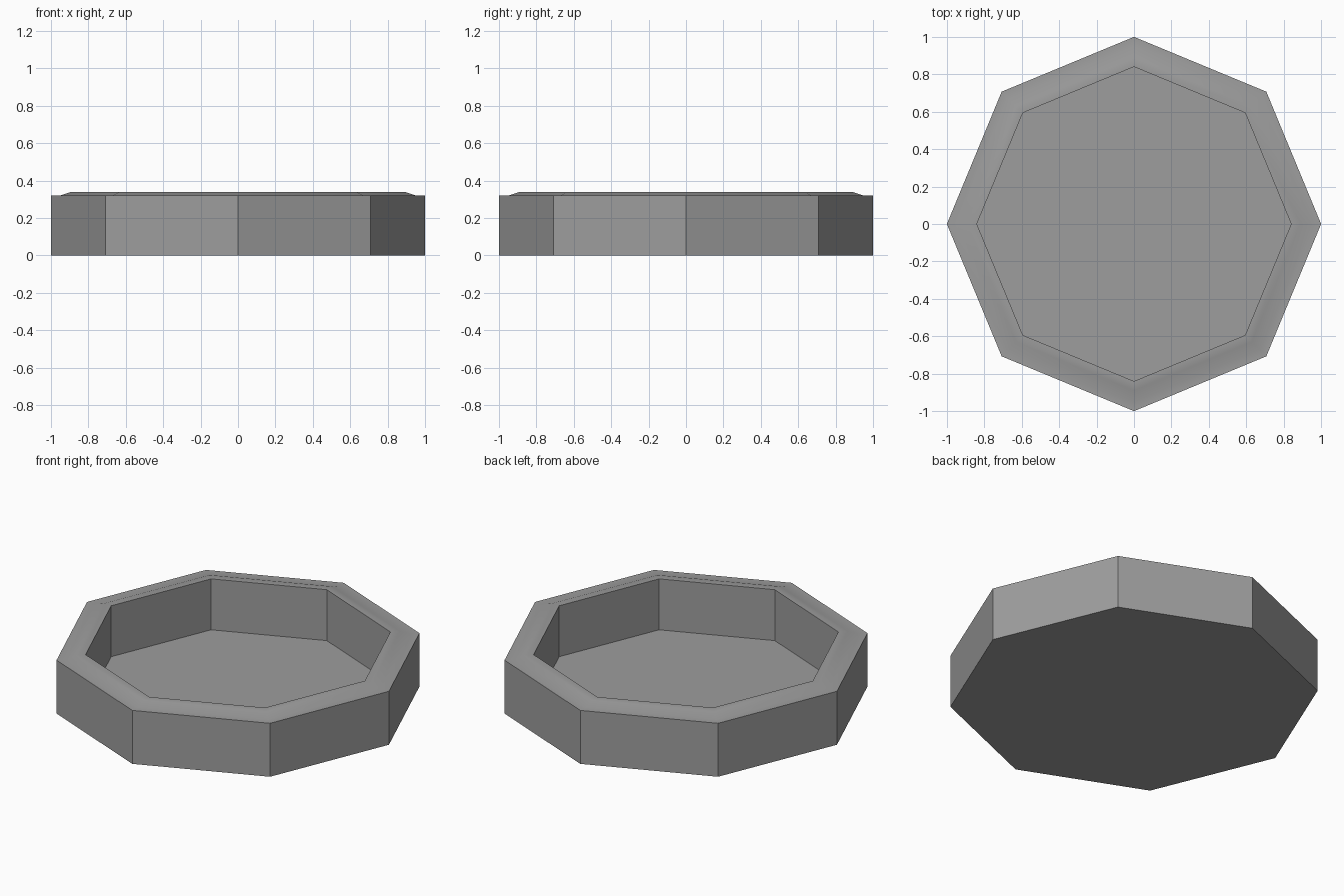
import bpy, bmesh
from math import cos, sin, tau

cube = bpy.data.objects.get("Cube")
if cube:
    bpy.data.objects.remove(cube, do_unlink=True)

SIDES = 8
GREY = (0.34, 0.34, 0.34, 1)

mat = bpy.data.materials.new("plain grey")
mat.use_nodes = True
mat.diffuse_color = GREY
mat.node_tree.nodes["Principled BSDF"].inputs["Base Color"].default_value = GREY

# Cross-section (radius, height): outer wall, raised rim, inner wall
profile = [(1, 0), (1, 0.32), (0.95, 0.32), (0.89, 0.34), (0.84, 0.34), (0.84, 0.035)]

bm = bmesh.new()
rings = [[bm.verts.new((r * cos(tau * i / SIDES), r * sin(tau * i / SIDES), z))
          for i in range(SIDES)] for r, z in profile]
for low, high in zip(rings, rings[1:]):
    for i in range(SIDES):
        j = (i + 1) % SIDES
        bm.faces.new((low[i], low[j], high[j], high[i]))

# Underside and tray floor
bm.faces.new(rings[0][::-1])
bm.faces.new(rings[-1])
bm.normal_update()

mesh = bpy.data.meshes.new("octagonal_tray")
bm.to_mesh(mesh)
bm.free()
mesh.materials.append(mat)
tray = bpy.data.objects.new("octagonal_tray", mesh)
bpy.context.collection.objects.link(tray)

# Soft rim, crisp walls
bpy.ops.object.select_all(action="DESELECT")
tray.select_set(True)
bpy.context.view_layer.objects.active = tray
bpy.ops.object.shade_smooth_by_angle(angle=0.52)
